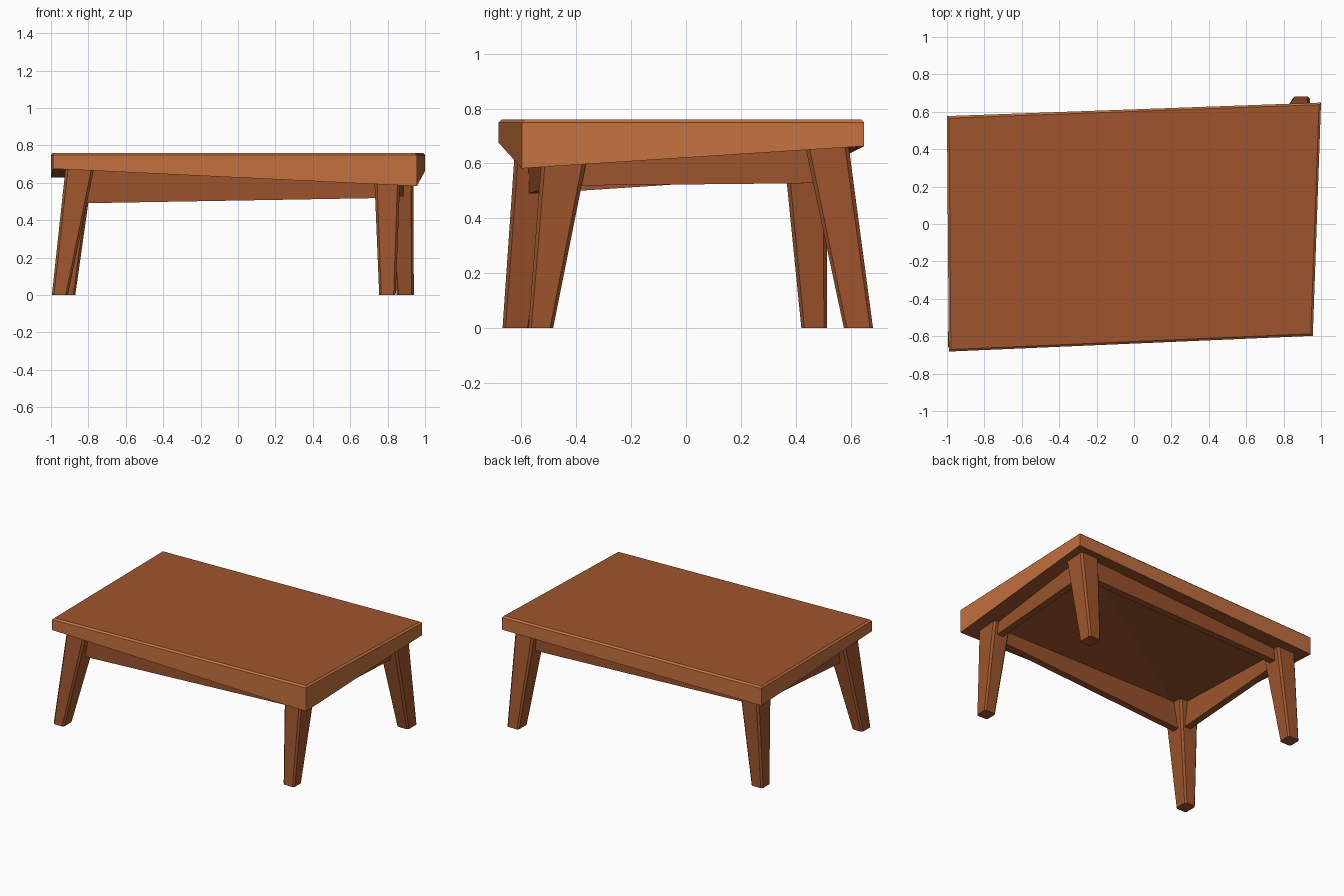
import bpy, bmesh
from mathutils import Vector

if "Cube" in bpy.data.objects:
    bpy.data.objects.remove(bpy.data.objects["Cube"])


def material(name, rgb):
    m = bpy.data.materials.new(name)
    m.diffuse_color = (*rgb, 1)
    m.use_nodes = True
    m.node_tree.nodes["Principled BSDF"].inputs["Base Color"].default_value = m.diffuse_color
    return m


wood = material("brown_wood", (0.345, 0.091, 0.026))
edge_wood = material("light_brown_edge", (0.56, 0.167, 0.05))


def loft(name, rings, split_base=False):
    """Join rings of equal point count into a capped solid."""
    bm = bmesh.new()
    loops = [[bm.verts.new(p) for p in ring] for ring in rings]
    n = len(loops[0])
    for a, b in zip(loops, loops[1:]):
        for i in range(n):
            j = (i + 1) % n
            bm.faces.new((a[i], a[j], b[j], b[i]))
    base = bm.faces.new(loops[0][::-1])
    bm.faces.new(loops[-1])
    if split_base:                   # crease a warped base along its high diagonal
        bmesh.utils.face_split(base, loops[0][0], loops[0][2])
    bmesh.ops.recalc_face_normals(bm, faces=bm.faces)
    mesh = bpy.data.meshes.new(name)
    bm.to_mesh(mesh)
    bm.free()
    mesh.materials.append(wood)
    ob = bpy.data.objects.new(name, mesh)
    bpy.context.collection.objects.link(ob)
    return ob


def chamfered(box, z, c):
    """Rectangle x0, x1, y0, y1 with its corners cut off by c."""
    x0, x1, y0, y1 = box
    return [(x0 + c, y0, z), (x1 - c, y0, z), (x1, y0 + c, z), (x1, y1 - c, z),
            (x1 - c, y1, z), (x0 + c, y1, z), (x0, y1 - c, z), (x0, y0 + c, z)]


# Table top: crooked slab, corners in order FL, FR, BR, BL, each with its own depth
corners = [(-0.99, -0.682), (0.956, -0.598), (1.0, 0.649), (-1.0, 0.577)]
depths = [0.675, 0.582, 0.663, 0.627]
BEV = 0.011
bottom = [(x, y, z) for (x, y), z in zip(corners, depths)]
rim = [(x, y, 0.76 - BEV) for x, y in corners]
inset = [(x - BEV * (1 if x > 0 else -1), y - BEV * (1 if y > 0 else -1), 0.76)
         for x, y in corners]
top = loft("table_top", [bottom, rim, inset], True)
top.data.materials.append(edge_wood)
for f in top.data.polygons:          # lighter rim, darker top and underside
    f.material_index = 1 if abs(f.normal.z) < 0.85 else 0

# Splayed tapering legs: footprint at z = 0 and section at z = 0.65
legs = {
    "front_left": ((-0.995, -0.91, -0.668, -0.567), (-0.925, -0.775, -0.623, -0.455)),
    "front_right": ((0.755, 0.843, -0.574, -0.484), (0.728, 0.868, -0.523, -0.354)),
    "back_right": ((0.848, 0.94, 0.575, 0.681), (0.79, 0.938, 0.437, 0.594)),
    "back_left": ((-0.96, -0.87, 0.42, 0.513), (-0.925, -0.778, 0.355, 0.513)),
}
for name, (foot, head) in legs.items():
    k = 0.69 / 0.65                  # run the leg on into the slab
    end = [a + (b - a) * k for a, b in zip(foot, head)]
    loft(name + "_leg", [chamfered(foot, 0, 0.011), chamfered(end, 0.69, 0.014)])

# Aprons between leg centres, underside height varies per corner
joints = [Vector(p) for p in ((-0.855, -0.55, 0.49), (0.80, -0.45, 0.519),
                              (0.865, 0.535, 0.529), (-0.85, 0.44, 0.555))]
for i, side in enumerate(("front", "right", "back", "left")):
    a, b = joints[i], joints[(i + 1) % 4]
    d = (b - a).to_2d().normalized()
    out = Vector((d.y, -d.x, 0))
    low = [a + out * 0.024, b + out * 0.024, b - out * 0.024, a - out * 0.024]
    high = [a + out * 0.03, b + out * 0.03, b - out * 0.026, a - out * 0.026]
    loft(side + "_apron", [low, [(p.x, p.y, 0.685) for p in high]])
